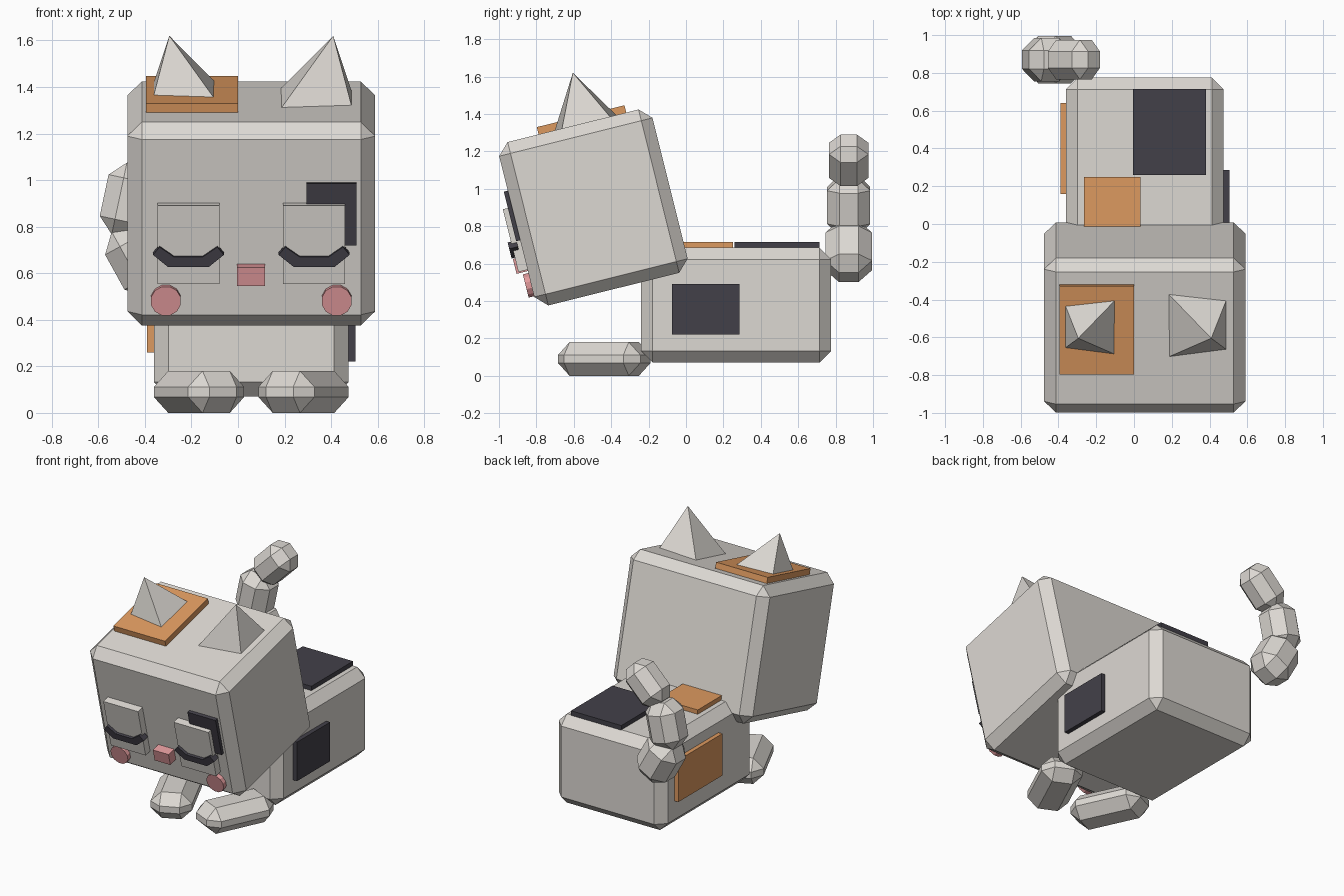
import bpy, bmesh
from math import radians, cos, sin, pi
from mathutils import Matrix, Vector

if "Cube" in bpy.data.objects:
    bpy.data.objects.remove(bpy.data.objects["Cube"], do_unlink=True)


def material(name, rgb):
    m = bpy.data.materials.new(name)
    m.use_nodes = True
    m.diffuse_color = (*rgb, 1)
    m.node_tree.nodes["Principled BSDF"].inputs["Base Color"].default_value = (*rgb, 1)
    return m


FUR = material("pale grey fur", (0.72, 0.69, 0.65))
ORANGE = material("orange patch", (0.72, 0.32, 0.115))
DARK = material("charcoal patch", (0.055, 0.051, 0.066))
PINK = material("soft pink", (0.75, 0.32, 0.33))

# The body's middle line, and the frame of the tilted head
MID = 0.057
BODY = Matrix.Translation((MID, 0, 0))
HEAD = Matrix.Translation((MID, -0.495, 0.9)) @ Matrix.Rotation(radians(14), 4, 'X')
FACE = -0.4225


def finish(name, bm, mat, frame):
    bmesh.ops.transform(bm, matrix=frame, verts=bm.verts)
    bmesh.ops.recalc_face_normals(bm, faces=bm.faces)
    mesh = bpy.data.meshes.new(name)
    bm.to_mesh(mesh)
    bm.free()
    mesh.materials.append(mat)
    obj = bpy.data.objects.new(name, mesh)
    bpy.context.collection.objects.link(obj)
    return obj


def block(name, size, mat=FUR, frame=Matrix(), bevel=0):
    """Box centred on its frame, with single chamfers."""
    bm = bmesh.new()
    bmesh.ops.create_cube(bm, size=1)
    bmesh.ops.scale(bm, vec=size, verts=bm.verts)
    if bevel:
        bmesh.ops.bevel(bm, geom=bm.edges[:], offset=bevel, segments=1,
                        profile=0.5, affect='EDGES')
    return finish(name, bm, mat, frame)


def plate(name, low, high, mat, frame=Matrix()):
    """Box given by two opposite corners."""
    low, high = Vector(low), Vector(high)
    return block(name, high - low, mat, frame @ Matrix.Translation((low + high) / 2))


def prism(name, outline, y0, y1, mat, frame):
    """Outline in x and z, extruded along y."""
    bm = bmesh.new()
    face = bm.faces.new([bm.verts.new((x, y0, z)) for x, z in outline])
    new = bmesh.ops.extrude_face_region(bm, geom=[face])["geom"]
    bmesh.ops.translate(bm, vec=(0, y1 - y0, 0),
                        verts=[v for v in new if isinstance(v, bmesh.types.BMVert)])
    return finish(name, bm, mat, frame)


# Body and head
block("body", (0.836, 1.015, 0.615), FUR,
      Matrix.Translation((MID, 0.2675, 0.3775)), 0.062)
block("head", (1.065, 0.845, 0.9), FUR, HEAD, 0.062)

# Coat patches on the body
plate("back_dark_patch", (-0.005, 0.26, 0.67), (0.38, 0.715, 0.715), DARK)
plate("back_orange_patch", (-0.265, -0.1, 0.67), (0.035, 0.25, 0.715), ORANGE)
plate("left_side_patch", (0.45, -0.075, 0.22), (0.505, 0.285, 0.49), DARK)
plate("right_side_patch", (-0.39, 0.16, 0.26), (-0.33, 0.64, 0.55), ORANGE)

# Coat patches on the head
plate("head_top_patch", (-0.452, -0.19, 0.43), (-0.057, 0.293, 0.49), ORANGE, HEAD)
plate("eye_patch", (0.238, FACE - 0.022, -0.075), (0.453, FACE + 0.02, 0.198), DARK, HEAD)

# Nose
plate("nose", (-0.061, FACE - 0.062, -0.245), (0.059, FACE + 0.02, -0.163), PINK, HEAD)

# Paired parts
half_lash = [(0.152, -0.106), (0.124, -0.071), (0.062, -0.115)]
lash = (half_lash + [(-x, z) for x, z in reversed(half_lash)]
        + [(-0.088, -0.159), (0.088, -0.159)])
for side, s in (("left", 1), ("right", -1)):
    # Eyelid and closed eye line
    eye = HEAD @ Matrix.Translation((0.27 * s, 0, 0))
    plate(side + "_eyelid", (-0.133, FACE - 0.05, -0.238),
          (0.133, FACE + 0.02, 0.1075), FUR, eye)
    prism(side + "_eye_line", lash, FACE - 0.068, FACE - 0.02, DARK, eye)

    # Cheek
    ring = [(0.066 * cos(pi * (i + 0.5) / 6), 0.066 * sin(pi * (i + 0.5) / 6))
            for i in range(12)]
    prism(side + "_cheek", ring, FACE - 0.03, FACE + 0.02, PINK,
          HEAD @ Matrix.Translation((0.367 * s, 0, -0.32)))

    # Ear, a leaning pyramid standing on the sloping crown
    bm = bmesh.new()
    base = [bm.verts.new((x * s, y, 1.4825 + 0.25 * y - 0.005)) for x, y in
            ((0.12, -0.365), (0.433, -0.4), (0.433, -0.665), (0.123, -0.705))]
    tip = bm.verts.new((0.352 * s, -0.605, 1.62))
    bm.faces.new(base)
    for a, b in zip(base, base[1:] + base[:1]):
        bm.faces.new((a, b, tip))
    finish(side + "_ear", bm, FUR, BODY)

    # Front paw, toes turned in
    block(side + "_front_paw", (0.265, 0.485, 0.18), FUR,
          BODY @ Matrix.Translation((0.2245 * s, -0.437, 0.09))
          @ Matrix.Rotation(radians(-25 * s), 4, 'Z'), 0.068)

# Tail, three chamfered links curling up: width, length, x, z, lean
links = {"tail_base": (0.25, 0.316, -0.42, 0.665, -29),
         "tail_middle": (0.23, 0.315, -0.4625, 0.911, 12),
         "tail_tip": (0.21, 0.3, -0.318, 1.152, 45)}
for name, (w, length, x, z, lean) in links.items():
    block(name, (w, w, length), FUR, Matrix.Translation((x, 0.87, z))
          @ Matrix.Rotation(radians(lean), 4, 'Y'), w * 0.29)
